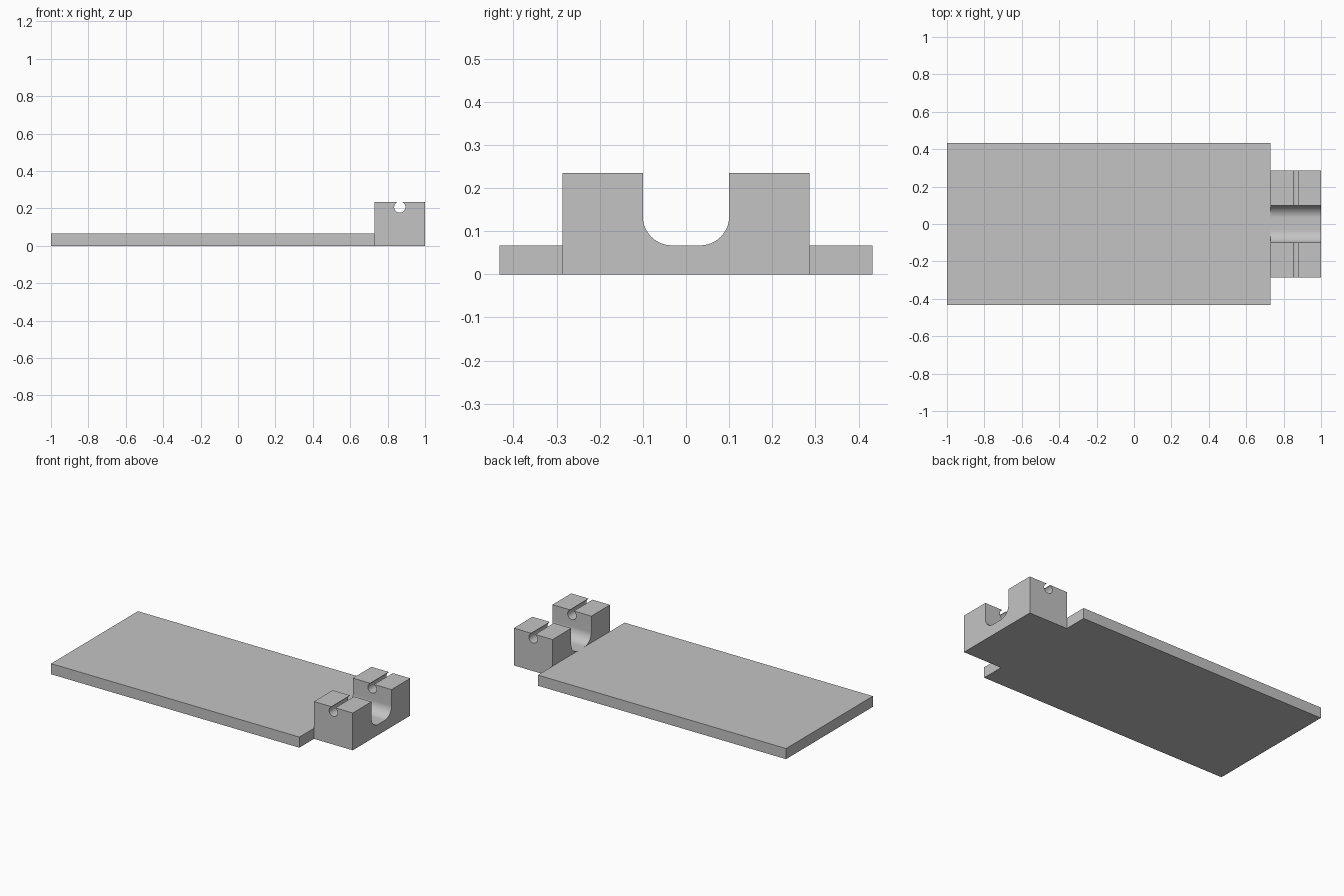
import bpy, bmesh
from math import sin, cos, asin, pi
from mathutils import Vector

if "Cube" in bpy.data.objects:
    bpy.data.objects.remove(bpy.data.objects["Cube"], do_unlink=True)

grey = bpy.data.materials.new("plain grey")
grey.use_nodes = True
colour = (0.55, 0.55, 0.55, 1)
grey.diffuse_color = colour
grey.node_tree.nodes["Principled BSDF"].inputs["Base Color"].default_value = colour


def extrude_profile(name, points, offset):
    """Fill a closed outline and extrude it along the offset."""
    bm = bmesh.new()
    face = bm.faces.new([bm.verts.new(p) for p in points])
    made = bmesh.ops.extrude_face_region(bm, geom=[face])["geom"]
    verts = [g for g in made if isinstance(g, bmesh.types.BMVert)]
    bmesh.ops.translate(bm, verts=verts, vec=Vector(offset))
    bmesh.ops.recalc_face_normals(bm, faces=bm.faces)
    mesh = bpy.data.meshes.new(name)
    bm.to_mesh(mesh)
    bm.free()
    mesh.materials.append(grey)
    obj = bpy.data.objects.new(name, mesh)
    bpy.context.collection.objects.link(obj)
    return obj


def arc(cu, cv, radius, start, end, steps):
    angles = [start + (end - start) * i / steps for i in range(steps + 1)]
    return [(cu + radius * cos(a), cv + radius * sin(a)) for a in angles]


# Main sizes
thick, joint = 0.067, 0.73
plate_y, block_y, block_top = 0.432, 0.286, 0.235
channel_y, fillet = 0.1, 0.067

# Flat base plate
outline = [(-1, -plate_y), (joint, -plate_y), (joint, plate_y), (-1, plate_y)]
extrude_profile("base_plate", [(x, y, 0) for x, y in outline], (0, 0, thick))

# Clamp block with a round-bottomed channel running lengthwise
half = [(block_y, 0), (block_y, block_top), (channel_y, block_top)]
half += arc(channel_y - fillet, thick + fillet, fillet, 0, -pi / 2, 16)
profile = half + [(-y, z) for y, z in reversed(half)]
block = extrude_profile("clamp_block", [(joint, y, z) for y, z in profile], (1 - joint, 0, 0))

# Keyhole groove cut across both uprights
hole_x, hole_z, hole_r, slot = 0.865, 0.207, 0.03, 0.0135
lip = asin(slot / hole_r)
keyhole = arc(hole_x, hole_z, hole_r, pi / 2 + lip, 2.5 * pi - lip, 32)
keyhole += [(hole_x + slot, 0.3), (hole_x - slot, 0.3)]
cutter = extrude_profile("keyhole_cutter", [(x, -0.4, z) for x, z in keyhole], (0, 0.8, 0))
cut = block.modifiers.new("keyhole", "BOOLEAN")
cut.operation = "DIFFERENCE"
cut.solver = "EXACT"
cut.object = cutter

bpy.ops.object.select_all(action="DESELECT")
block.select_set(True)
bpy.context.view_layer.objects.active = block
bpy.ops.object.modifier_apply(modifier=cut.name)
bpy.data.objects.remove(cutter, do_unlink=True)
bpy.ops.object.shade_smooth_by_angle(angle=pi / 6)
